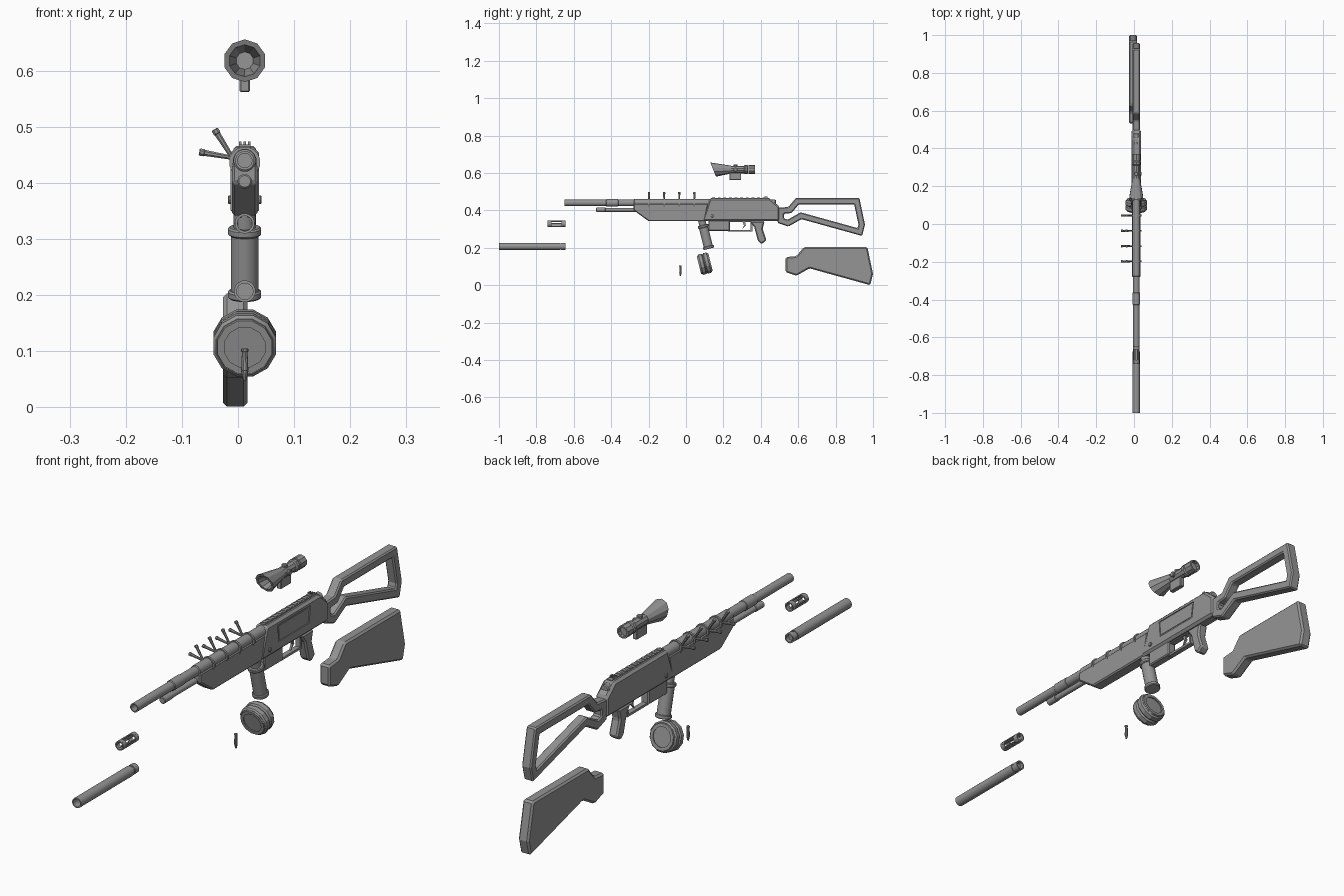
import bpy, bmesh, math
from mathutils import Vector

cube = bpy.data.objects.get("Cube")
if cube:
    bpy.data.objects.remove(cube, do_unlink=True)

BACK, UP, SIDE = Vector((0, 1, 0)), Vector((0, 0, 1)), Vector((1, 0, 0))
MIDDLE = 0.012   # centre plane of most parts
BARREL = 0.44    # height of the barrel axis
SCOPE = 0.618    # height of the scope axis
TOP, FLOOR = 0.463, 0.342  # receiver top and underside

grey = bpy.data.materials.new("plain_grey")
grey.use_nodes = True
grey.diffuse_color = (0.3, 0.3, 0.3, 1)
grey.node_tree.nodes["Principled BSDF"].inputs["Base Color"].default_value = grey.diffuse_color


def finish(name, bm):
    bmesh.ops.remove_doubles(bm, verts=bm.verts, dist=0.0001)
    bmesh.ops.recalc_face_normals(bm, faces=bm.faces)
    mesh = bpy.data.meshes.new(name)
    bm.to_mesh(mesh)
    bm.free()
    mesh.materials.append(grey)
    part = bpy.data.objects.new(name, mesh)
    bpy.context.collection.objects.link(part)
    return part


def rod(name, y, z, length, radius, tip=None, axis=BACK, x=MIDDLE, sides=16, bore=0, slant=0):
    """Turned part: chamfered ends, or a hollow of depth bore (a share of the length)."""
    tip = tip or radius
    inner, edge = radius * 0.75, min(radius, length) / 5
    if bore == 1:
        profile = [(length, inner), (0, inner), (0, radius), (length, tip), (length, inner)]
    elif bore:
        depth = bore * length
        profile = [(depth, 0), (depth, inner * tip / radius), (0, inner), (0, radius),
                   (length, tip), (length, 0)]
    else:
        profile = [(0, 0), (0, radius - edge), (edge, radius),
                   (length - edge, tip), (length, tip - edge), (length, 0)]
    bm = bmesh.new()
    turn = UP.rotation_difference(axis)
    rings = []
    for along, r in profile:
        ring = []
        for i in range(sides):
            a = math.tau * (i + 0.5) / sides
            p = turn @ Vector((r * math.cos(a), r * math.sin(a), along))
            if along == 0:
                p.y += slant * (radius - p.z)
            ring.append(bm.verts.new(p + Vector((x, y, z))))
        rings.append(ring)
    for a, b in zip(rings, rings[1:]):
        for i in range(sides):
            bm.faces.new((a[i - 1], a[i], b[i], b[i - 1]))
    part = finish(name, bm)
    bpy.ops.object.select_all(action="DESELECT")
    part.select_set(True)
    bpy.context.view_layer.objects.active = part
    bpy.ops.object.shade_smooth_by_angle(angle=math.radians(28))
    return part


def inset(outline, width):
    """Move a clockwise outline inward by a constant width."""
    points = [Vector(p) for p in outline]
    moved = []
    for i, p in enumerate(points):
        into = (p - points[i - 1]).normalized()
        out = (points[(i + 1) % len(points)] - p).normalized()
        n, m = Vector((into.y, -into.x)), Vector((out.y, -out.x))
        moved.append(p + (n + m) * width / (1 + n.dot(m)))
    return moved


def slab(name, outline, half, x=MIDDLE, bevel=0.0, wall=0.0):
    """Extrude a clockwise side outline across x; wall leaves only a frame."""
    bm = bmesh.new()
    loops = [[[bm.verts.new((x + s, y, z)) for y, z in points] for s in (-half, half)]
             for points in ([outline, inset(outline, wall)] if wall else [outline])]
    count = len(outline)
    for near, far in loops:
        for i in range(count):
            bm.faces.new((near[i - 1], near[i], far[i], far[i - 1]))
    for side in (0, 1):
        if wall:
            outer, hole = loops[0][side], loops[1][side]
            for i in range(count):
                bm.faces.new((outer[i - 1], outer[i], hole[i], hole[i - 1]))
        else:
            bm.faces.new(loops[0][side])
    part = finish(name, bm)
    if bevel:
        mod = part.modifiers.new("bevel", "BEVEL")
        mod.width, mod.segments, mod.limit_method = bevel, 1, "ANGLE"
    return part


def box(name, y, z, length, height, half, **options):
    """Side rectangle from its lower front corner."""
    corners = [(y, z), (y, z + height), (y + length, z + height), (y + length, z)]
    return slab(name, corners, half, **options)


# Barrel in three steps, and the tube beneath it
rod("barrel_muzzle", -0.65, BARREL, 0.23, 0.017, bore=0.3)
rod("barrel_collar", -0.43, BARREL, 0.07, 0.02)
rod("barrel", -0.37, BARREL, 0.1, 0.018)
rod("barrel_sleeve", -0.28, BARREL, 0.42, 0.021)
rod("under_tube_cap", -0.48, 0.403, 0.05, 0.013)
rod("under_tube", -0.44, 0.403, 0.2, 0.011)

# Forend and receiver, with a recessed panel on the left
slab("forend", [(-0.28, 0.4), (-0.28, 0.435), (0.12, 0.435), (0.1, FLOOR), (-0.2, FLOOR)],
     0.023, bevel=0.005)
receiver = slab("receiver", [(0.085, FLOOR), (0.125, TOP), (0.45, TOP), (0.5, 0.42), (0.5, FLOOR)],
                0.025, bevel=0.009)
panel = [(0.19, 0.445), (0.39, 0.445), (0.38, 0.38), (0.195, 0.38)]
cutter = slab("panel_cutter", panel, 0.01, x=MIDDLE + 0.031)
cutter.hide_render = True
cutter.hide_set(True)
cut = receiver.modifiers.new("panel", "BOOLEAN")
cut.object, cut.solver = cutter, "EXACT"
slab("panel_cover", inset(panel, 0.007), 0.004, x=MIDDLE + 0.019)
for side in (-1, 1):
    rod("receiver_pin", 0.14, 0.37, 0.03, 0.008, axis=SIDE * side, sides=10)

# Top rail with teeth, rear sight posts and rear knob
box("top_rail", 0.13, TOP, 0.32, 0.003, 0.01)
for i in range(10):
    box("rail_tooth", 0.14 + i * 0.03, TOP, 0.015, 0.006, 0.01)
for i in (-1, 0, 1):
    box("sight_post", 0.42, TOP, 0.015, 0.011, 0.002, x=MIDDLE + i * 0.008)
rod("rear_knob", 0.44, BARREL, 0.04, 0.018, sides=12)

# Lower housing, trigger guard, trigger and hand grip
box("lower_housing", 0.12, 0.29, 0.115, 0.06, 0.017, bevel=0.004)
box("trigger_guard", 0.225, 0.287, 0.13, 0.06, 0.01, wall=0.009)
slab("trigger", [(0.3, 0.3), (0.31, 0.32), (0.3, FLOOR), (0.315, FLOOR), (0.32, 0.32)], 0.004)
slab("hand_grip", [(0.34, FLOOR), (0.42, FLOOR), (0.41, 0.3), (0.43, 0.24), (0.405, 0.22),
                   (0.385, 0.235), (0.365, 0.31)], 0.019, bevel=0.006)

# Leaning round fore grip with a collar at each end
lean = Vector((0, 1, -4)).normalized()
for name, along, length, radius in (("fore_grip_neck", -0.02, 0.05, 0.02),
                                    ("fore_grip_collar", 0.014, 0.015, 0.03),
                                    ("fore_grip", 0.02, 0.12, 0.025),
                                    ("fore_grip_foot", 0.13, 0.015, 0.03)):
    start = Vector((MIDDLE, 0.087, 0.335)) + lean * along
    rod(name, start.y, start.z, length, radius, axis=lean)

# Solid stock, and an open frame of the same outline fitted to the receiver
stock = [(0.533, 0.15), (0.59, 0.155), (0.63, 0.203), (0.97, 0.203), (1, 0.06),
         (0.985, 0), (0.66, 0.09), (0.59, 0.05), (0.533, 0.07)]
slab("solid_stock", stock, 0.022, x=-0.005, bevel=0.007)
slab("frame_stock", [(y - 0.043, z + 0.263) for y, z in stock], 0.02, bevel=0.005, wall=0.034)

# Wire ties: a loop around the barrel with two flared loose ends
for i in range(4):
    y = -0.198 + i * 0.081
    rod("tie_loop", y - 0.004, BARREL - 0.003, 0.008, 0.028, bore=1)
    for angle in (170, 122):
        a = math.radians(angle)
        axis = Vector((math.cos(a), 0, math.sin(a)))
        start = Vector((-0.01, y, 0.445))
        end = start + axis * 0.05
        rod("tie_end", y, start.z, 0.055, 0.004, tip=0.006, axis=axis, x=start.x, sides=8)
        rod("tie_knob", y, end.z, 0.01, 0.007, axis=axis, x=end.x, sides=8)

# Scope: slanted open bell, body, eyepiece, dials and mount
rod("scope_bell", 0.13, SCOPE, 0.11, 0.038, tip=0.021, sides=10, bore=0.8, slant=0.4)
rod("scope_body", 0.23, SCOPE, 0.1, 0.02, sides=10)
rod("scope_band", 0.31, SCOPE, 0.022, 0.024, sides=10)
rod("scope_eyepiece", 0.37, SCOPE, 0.035, 0.024, axis=-BACK, sides=10, bore=0.4)
for axis in (UP, SIDE):
    rod("scope_dial", 0.265, SCOPE, 0.027, 0.011, axis=axis, sides=10)
box("scope_mount", 0.232, 0.562, 0.063, 0.043, 0.009, bevel=0.002)

# Tilted drum, recessed on both faces
for side in (-1, 1):
    rod("drum_half", 0.1, 0.115, 0.027, 0.058, tip=0.058,
        axis=Vector((0, 4, 1)).normalized() * side, sides=12)
    face = Vector((0, 4, 1)).normalized() * side * 0.032
    rod("drum_rim", 0.1 + face.y, 0.115 + face.z, 0.012, 0.05, tip=0.053, axis=-face, sides=12, bore=0.8)

# Small cartridge standing tip down
rod("cartridge_rim", -0.03, 0.105, 0.006, 0.0065, axis=-UP, sides=10)
rod("cartridge_case", -0.03, 0.1, 0.035, 0.005, tip=0.0065, axis=-UP, sides=10)
rod("cartridge_tip", -0.03, 0.066, 0.018, 0.0065, tip=0.003, axis=-UP, sides=10)

# Slotted muzzle cage
for y in (-0.74, -0.665):
    rod("cage_ring", y, 0.328, 0.02, 0.018, bore=1)
for i in range(6):
    a = math.tau * i / 6
    rod("cage_bar", -0.735, 0.328 + math.sin(a) * 0.015, 0.08, 0.0035,
        x=MIDDLE + math.cos(a) * 0.015, sides=6)

# Long muzzle tube, open at both ends, with a stepped rear collar
rod("muzzle_tube", -1, 0.207, 0.325, 0.0195, bore=0.2)
rod("muzzle_tube_neck", -0.68, 0.207, 0.02, 0.016)
rod("muzzle_tube_collar", -0.645, 0.207, 0.022, 0.0185, axis=-BACK, bore=0.7)
